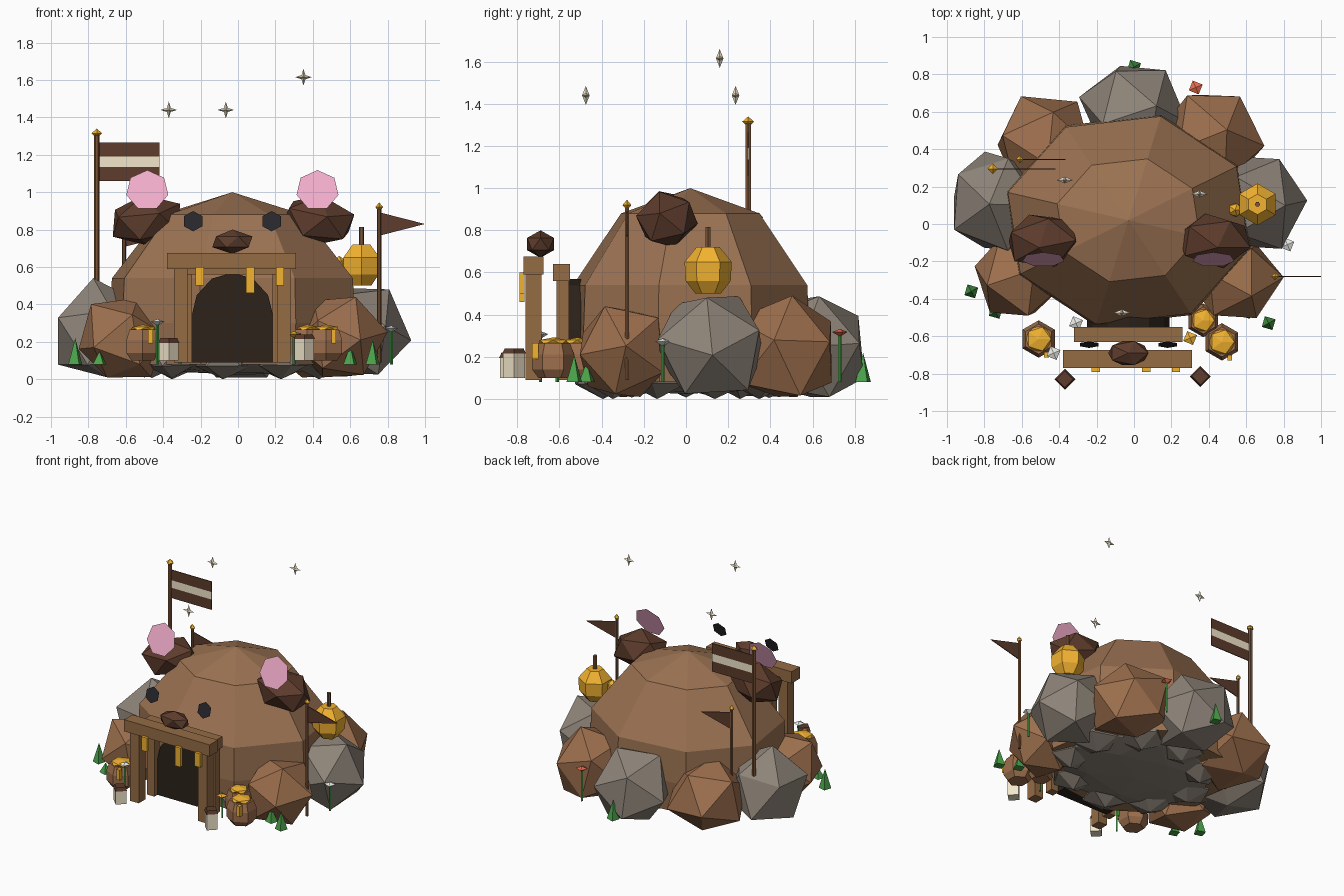
import bpy, bmesh, math, random
from mathutils import Vector, Euler, Matrix

if "Cube" in bpy.data.objects:
    bpy.data.objects.remove(bpy.data.objects["Cube"])

random.seed(4)
MATS = {}
COLORS = dict(
    fur=(0.33, 0.17, 0.085), rock=(0.27, 0.23, 0.19), earth=(0.34, 0.16, 0.075),
    dark=(0.11, 0.045, 0.025), hole=(0.025, 0.016, 0.01), wood=(0.30, 0.15, 0.06),
    gold=(0.9, 0.45, 0.03), cream=(0.9, 0.8, 0.6), pink=(0.88, 0.42, 0.6),
    black=(0.02, 0.02, 0.025), green=(0.07, 0.36, 0.07), red=(0.8, 0.15, 0.08),
    white=(0.85, 0.85, 0.8), pole=(0.2, 0.09, 0.04))


def mat(key):
    if key not in MATS:
        MATS[key] = bpy.data.materials.new(key)
        MATS[key].diffuse_color = (*COLORS[key], 1)
    return MATS[key]


def finish(name, bm, color):
    bmesh.ops.recalc_face_normals(bm, faces=bm.faces)
    me = bpy.data.meshes.new(name)
    bm.to_mesh(me)
    bm.free()
    me.materials.append(mat(color))
    ob = bpy.data.objects.new(name, me)
    bpy.context.collection.objects.link(ob)
    return ob


def box(name, color, x0, x1, y0, y1, z0, z1):
    bm = bmesh.new()
    bmesh.ops.create_cube(bm, size=1)
    for v in bm.verts:
        v.co = Vector((x1 if v.co.x > 0 else x0, y1 if v.co.y > 0 else y0, z1 if v.co.z > 0 else z0))
    return finish(name, bm, color)


def ball(name, color, loc, rad, sub=1, jitter=0.0, rot=(0, 0, 0), floor=None):
    bm = bmesh.new()
    bmesh.ops.create_icosphere(bm, subdivisions=sub, radius=1)
    r = Euler(rot).to_matrix()
    for v in bm.verts:
        p = v.co * (1 + random.uniform(-jitter, jitter))
        p = Vector((p.x * rad[0], p.y * rad[1], p.z * rad[2]))
        v.co = r @ p + Vector(loc)
        if floor is not None:
            v.co.z = max(v.co.z, floor)
    return finish(name, bm, color)


def lathe(name, color, x, y, profile, sides, turn=0.0, stretch=1.0):
    """Stack of (radius, z) rings closed at both ends."""
    bm = bmesh.new()
    rings = [[bm.verts.new((x + stretch * r * math.cos(turn + 2 * math.pi * i / sides),
                            y + r * math.sin(turn + 2 * math.pi * i / sides), z))
              for i in range(sides)] for r, z in profile]
    for a, b in zip(rings, rings[1:]):
        for i in range(sides):
            j = (i + 1) % sides
            bm.faces.new((a[i], a[j], b[j], b[i]))
    bm.faces.new(rings[0])
    bm.faces.new(rings[-1])
    bmesh.ops.remove_doubles(bm, verts=bm.verts, dist=0.0005)
    return finish(name, bm, color)


def prism(name, color, pts, y0, y1):
    """Front (x, z) outline extruded along y."""
    bm = bmesh.new()
    f = bm.faces.new([bm.verts.new((x, y0, z)) for x, z in pts])
    ext = bmesh.ops.extrude_face_region(bm, geom=[f])['geom']
    bmesh.ops.translate(bm, vec=(0, y1 - y0, 0), verts=[e for e in ext if isinstance(e, bmesh.types.BMVert)])
    return finish(name, bm, color)


def disc(name, color, loc, radius, sides, tilt):
    bm = bmesh.new()
    bmesh.ops.create_circle(bm, cap_ends=True, segments=sides, radius=radius,
                            matrix=Matrix.Translation(loc) @ Matrix.Rotation(tilt, 4, 'X'))
    return finish(name, bm, color)


# Mound: eight-sided dome
lathe("mound", 'fur', -0.03, 0.02, [(0.56, 0.08), (0.585, 0.3), (0.575, 0.54), (0.34, 0.88), (0, 1.0)],
      8, math.radians(30), 1.16)

# Boulder ring
for x, y, z, r, c in [
        (0.0, 0.61, 0.23, 0.295, 'rock'), (0.42, 0.47, 0.22, 0.285, 'earth'),
        (0.65, 0.12, 0.25, 0.28, 'rock'), (0.54, -0.3, 0.22, 0.25, 'earth'),
        (-0.62, -0.28, 0.2, 0.255, 'earth'), (-0.735, 0.12, 0.24, 0.29, 'rock'),
        (-0.48, 0.42, 0.22, 0.285, 'earth')]:
    ball("boulder", c, (x, y, z), (r, r, r * 0.96), jitter=0.06,
         rot=[random.uniform(0, 6) for _ in range(3)], floor=0.01)

# Underside stones
ball("base_stone", 'rock', (0, 0, 0.12), (0.6, 0.5, 0.1), 2, 0.05)
for i in range(9):
    a = 2 * math.pi * i / 9 + 0.35
    ball("under_stone", 'rock', (0.46 * math.cos(a), 0.4 * math.sin(a), 0.13), (0.17, 0.17, 0.13),
         jitter=0.06, rot=(0, 0, i), floor=0.0)

# Face: ears, inner ears, eyes, nose
for s in (-1, 1):
    ball("ear", 'dark', (-0.03 + s * 0.46, -0.09, 0.85), (0.215, 0.155, 0.14), 1, 0.03, (0.25, s * 0.15, s * -0.1))
    disc("inner_ear", 'pink', (-0.03 + s * 0.455, -0.19, 1.01), 0.115, 7, math.radians(70))
    disc("eye", 'black', (-0.03 + s * 0.21, -0.645, 0.845), 0.057, 6, math.radians(72))
ball("nose", 'dark', (-0.03, -0.69, 0.735), (0.12, 0.075, 0.065))

# Doorway and timber frames
arch = [(-0.25, 0.09), (-0.25, 0.33)]
arch += [(-0.03 + 0.22 * math.cos(a), 0.33 + 0.24 * math.sin(a))
         for a in [math.pi * (1 - i / 6) for i in range(1, 6)]]
arch += [(0.19, 0.33), (0.19, 0.09)]
prism("doorway", 'hole', arch, -0.58, -0.4)
for s in (-1, 1):
    xf, xb = -0.03 + s * 0.275, -0.03 + s * 0.245
    box("front_post", 'wood', xf - 0.036, xf + 0.036, -0.76, -0.685, 0.09, 0.6)
    box("rear_post", 'wood', xb - 0.03, xb + 0.03, -0.615, -0.555, 0.09, 0.57)
box("front_lintel", 'wood', -0.38, 0.31, -0.77, -0.675, 0.59, 0.675)
box("rear_lintel", 'wood', -0.32, 0.26, -0.63, -0.55, 0.56, 0.64)
for x, z in [(-0.205, 0.5), (0.065, 0.46), (0.225, 0.5)]:
    box("lintel_drip", 'gold', x - 0.022, x + 0.022, -0.79, -0.765, z, 0.6)

# Honey pots
for x, y, r in [(-0.51, -0.615, 0.1), (0.47, -0.63, 0.1), (0.37, -0.515, 0.09)]:
    lathe("pot", 'earth', x, y, [(r * 0.7, 0.1), (r, 0.14), (r, 0.21), (r * 0.8, 0.265)], 6, math.pi / 6)
    ball("pot_honey", 'gold', (x, y, 0.27), (r * 0.75, r * 0.75, 0.022))
    box("pot_drip", 'gold', x + 0.03, x + 0.055, y - 0.1, y - 0.07, 0.19, 0.265)

# Path lamps
for x, y, h in [(-0.37, -0.83, 0.195), (0.355, -0.815, 0.215)]:
    lathe("lamp_body", 'cream', x, y, [(0.052, 0.1), (0.052, h)], 4)
    lathe("lamp_cap", 'dark', x, y, [(0.056, h), (0.045, h + 0.025)], 4)

# Hanging hive
lathe("hive", 'gold', 0.66, 0.105, [(0.06, 0.5), (0.107, 0.56), (0.112, 0.65), (0.055, 0.72)], 6, math.pi / 6)
lathe("hive_stem", 'pole', 0.66, 0.105, [(0.014, 0.71), (0.014, 0.815)], 6)
ball("hive_drop", 'gold', (0.54, 0.075, 0.61), (0.045, 0.04, 0.05))


# Flagpoles: banner and two pennants
def pole(x, y, top, r):
    lathe("flagpole", 'pole', x, y, [(r, 0.09), (r, top)], 6)
    lathe("finial", 'gold', x, y, [(0, top - 0.02), (r * 1.9, top + 0.005), (0, top + 0.03)], 4)


pole(-0.755, 0.295, 1.31, 0.015)
for c, z0, z1 in [('dark', 1.06, 1.135), ('cream', 1.135, 1.19), ('dark', 1.19, 1.265)]:
    box("banner_stripe", c, -0.745, -0.42, 0.292, 0.298, z0, z1)
for x, y, top in [(0.755, -0.28, 0.915), (-0.61, 0.345, 0.855)]:
    pole(x, y, top, 0.011)
    prism("pennant", 'dark', [(x + 0.01, top - 0.145), (x + 0.245, top - 0.085), (x + 0.01, top - 0.025)],
          y - 0.003, y + 0.003)

# Grass tufts
for x, y, h in [(-0.87, -0.36, 0.14), (0.72, -0.53, 0.13), (0.6, -0.47, 0.1), (0.0, 0.84, 0.14), (-0.74, -0.47, 0.07)]:
    lathe("grass", 'green', x, y, [(0.042, 0.08), (0.0, 0.08 + h)], 4, 0.5)

# Flowers
for x, y, z, c in [(-0.43, -0.69, 0.3, 'white'), (0.82, -0.11, 0.265, 'white'), (0.33, 0.73, 0.31, 'red'),
                   (0.3, -0.61, 0.235, 'gold'), (-0.31, -0.53, 0.3, 'white')]:
    lathe("flower_stem", 'green', x, y, [(0.008, 0.08), (0.008, z)], 4)
    lathe("flower_head", c, x, y, [(0, z - 0.015), (0.04, z + 0.008), (0, z + 0.022)], 4, 0.4)

# Floating four-point sparkles
for x, y, z in [(-0.37, 0.235, 1.44), (-0.065, -0.475, 1.44), (0.35, 0.16, 1.615)]:
    bm = bmesh.new()
    tips = [bm.verts.new((x, y + d, z)) for d in (-0.018, 0.018)]
    rim = []
    for i in range(8):
        r = 0.015 if i % 2 else 0.045
        rim.append(bm.verts.new((x + r * math.cos(i * math.pi / 4), y, z + r * math.sin(i * math.pi / 4))))
    for i in range(8):
        for t in tips:
            bm.faces.new((t, rim[i], rim[(i + 1) % 8]))
    finish("sparkle", bm, 'cream')

for m in bpy.data.materials:
    if m.users and not m.is_grease_pencil:
        m.use_nodes = True
        m.node_tree.nodes["Principled BSDF"].inputs["Base Color"].default_value = m.diffuse_color
